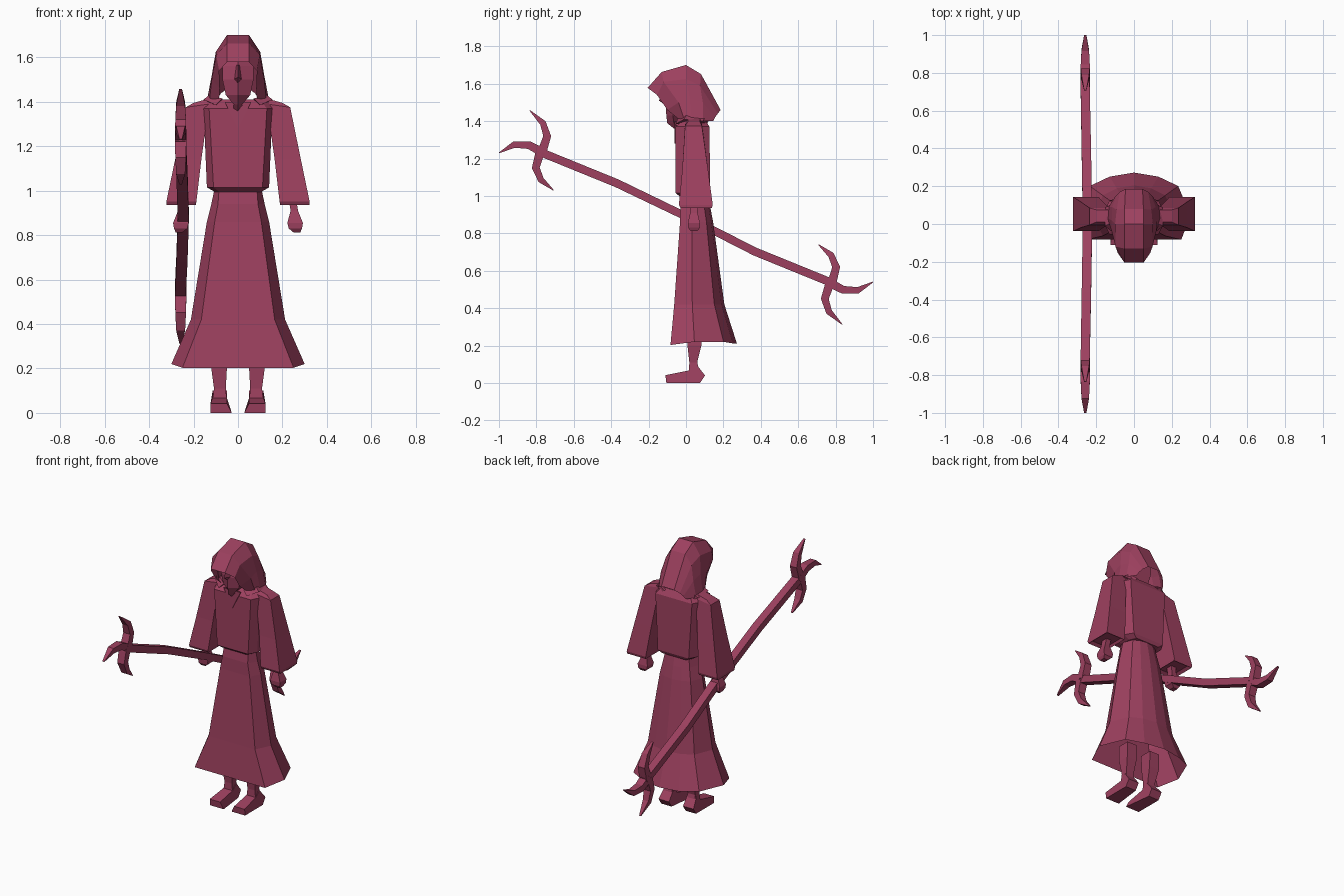
import bpy, bmesh, math
from mathutils import Vector

mat = bpy.data.materials.new("plum cloth")
mat.diffuse_color = (0.34, 0.052, 0.115, 1)


def loft(name, rings, closed=True, caps=True, mirror=False):
    """Skin a list of equal-length point rings with flat faces."""
    bm = bmesh.new()
    vs = [[bm.verts.new(p) for p in r] for r in rings]
    n = len(rings[0])
    for a, b in zip(vs, vs[1:]):
        for i in range(n if closed else n - 1):
            j = (i + 1) % n
            bm.faces.new((a[i], a[j], b[j], b[i]))
    if caps and closed:
        bm.faces.new(vs[0][::-1])
        bm.faces.new(vs[-1])
    bmesh.ops.remove_doubles(bm, verts=bm.verts, dist=0.0005)
    bmesh.ops.recalc_face_normals(bm, faces=bm.faces)
    me = bpy.data.meshes.new(name)
    bm.to_mesh(me)
    bm.free()
    ob = bpy.data.objects.new(name, me)
    bpy.context.collection.objects.link(ob)
    me.materials.append(mat)
    if mirror:
        ob.modifiers.new("mirror", 'MIRROR').use_clip = False
    return ob


def box_ring(x0, x1, y0, y1, z0, z1=None):
    """Rectangle ring whose height runs from z0 (at x0) to z1 (at x1)."""
    z1 = z0 if z1 is None else z1
    return [(x0, y0, z0), (x1, y0, z1), (x1, y1, z1), (x0, y1, z0)]


def chamfer_ring(w, f, y0, y1, z):
    """Eight-sided ring: half width w, flat front/back half width f."""
    c = (y1 - y0) * 0.28
    return [(-f, y0, z), (f, y0, z), (w, y0 + c, z), (w, y1 - c, z),
            (f, y1, z), (-f, y1, z), (-w, y1 - c, z), (-w, y0 + c, z)]


# Skirt, open at the hem
def skirt_ring(z, f, s, y0, y1, lift=0.0):
    d = y1 - y0
    ym, yb, yc = y0 + 0.36 * d, y0 + 0.8 * d, y0 + 0.94 * d
    half = [(f, y0, z), (s, ym, z + lift), (0.78 * s, yb, z + lift), (0.43 * s, yc, z + lift / 2)]
    return half + [(0, y1, z + lift / 2)] + [(-x, y, q) for x, y, q in half[::-1]]


loft("robe_skirt", [
    skirt_ring(1.01, 0.085, 0.105, -0.02, 0.115),
    skirt_ring(0.94, 0.09, 0.12, -0.03, 0.13),
    skirt_ring(0.86, 0.105, 0.14, -0.032, 0.145),
    skirt_ring(0.42, 0.165, 0.212, -0.063, 0.205),
    skirt_ring(0.203, 0.25, 0.30, -0.083, 0.272, 0.017)], caps=False)

# Torso
loft("robe_torso", [
    chamfer_ring(0.105, 0.085, -0.03, 0.12, 0.995),
    chamfer_ring(0.14, 0.11, -0.055, 0.13, 1.015),
    chamfer_ring(0.155, 0.13, -0.056, 0.125, 1.37),
    chamfer_ring(0.14, 0.10, -0.01, 0.10, 1.41)])

# Pointed neckline plate
loft("neckline", [
    [(-0.06, y, 1.40), (0, y, 1.28), (0.06, y, 1.40)] for y in (-0.061, -0.053)])

# Sleeves
loft("sleeve", [
    box_ring(0.13, 0.20, 0.01, 0.075, 1.415, 1.395),
    box_ring(0.13, 0.235, -0.005, 0.085, 1.39, 1.375),
    box_ring(0.165, 0.283, -0.02, 0.118, 1.14),
    box_ring(0.187, 0.322, -0.038, 0.143, 0.952, 0.952),
    box_ring(0.19, 0.322, -0.03, 0.138, 0.936),
    box_ring(0.20, 0.305, -0.012, 0.12, 0.95)], mirror=True)

# Hands: thin wrist widening to a fist
loft("hand", [
    box_ring(0.228, 0.262, 0.025, 0.065, 0.96),
    box_ring(0.237, 0.27, 0.022, 0.062, 0.91),
    box_ring(0.222, 0.292, 0.01, 0.075, 0.855),
    box_ring(0.228, 0.288, 0.012, 0.075, 0.83),
    box_ring(0.25, 0.28, 0.025, 0.06, 0.812)], mirror=True)

# Legs and feet
loft("lower_leg", [
    box_ring(0.05, 0.12, 0.005, 0.085, 0.30),
    box_ring(0.05, 0.12, 0.008, 0.082, 0.20),
    box_ring(0.055, 0.108, 0.018, 0.06, 0.11),
    box_ring(0.05, 0.115, 0.015, 0.075, 0.05)], mirror=True)
foot_profile = [(-0.105, 0), (0.075, 0), (0.102, 0.04), (0.055, 0.10), (0.02, 0.068), (-0.11, 0.042)]
loft("foot", [
    [(0.05 - 0.022 * (y < 0) * (z < 0.01), y, z) for y, z in foot_profile],
    [(0.124 - 0.01 * (z > 0.06), y, z) for y, z in foot_profile]], mirror=True)


# Hood: arches from the face opening to the back drape
def arch(half):
    return half + [(-x, y, z) for x, y, z in half[::-1]]


loft("hood", [
    arch([(0.085, -0.045, 1.415), (0.082, -0.10, 1.46), (0.085, -0.155, 1.54), (0.05, -0.205, 1.578)]),
    arch([(0.128, -0.01, 1.41), (0.118, -0.04, 1.50), (0.098, -0.12, 1.61), (0.05, -0.13, 1.663)]),
    arch([(0.14, 0.03, 1.405), (0.118, 0.02, 1.52), (0.10, 0.0, 1.625), (0.05, 0.0, 1.70)]),
    arch([(0.135, 0.09, 1.40), (0.115, 0.09, 1.50), (0.092, 0.075, 1.59), (0.05, 0.08, 1.652)]),
    arch([(0.10, 0.145, 1.40), (0.09, 0.155, 1.42), (0.075, 0.17, 1.44), (0.045, 0.185, 1.46)])],
    closed=False)

# Shoulder folds of the hood
loft("hood_fold", [
    [(0.07, -0.045, 1.415), (0.13, 0.0, 1.43), (0.155, -0.01, 1.41), (0.10, -0.055, 1.385)],
    [(0.07, 0.12, 1.40), (0.12, 0.10, 1.42), (0.15, 0.09, 1.40), (0.10, 0.11, 1.38)]], mirror=True)


# Head inside the hood, with pointed front
def head_ring(w, yf, yb, z):
    return [(0, yf, z), (w, yf + 0.035, z), (w, yb, z), (-w, yb, z), (-w, yf + 0.035, z)]


loft("head", [
    head_ring(0.045, -0.05, 0.06, 1.35),
    head_ring(0.018, -0.10, 0.05, 1.388),
    head_ring(0.055, -0.105, 0.06, 1.43),
    head_ring(0.07, -0.11, 0.07, 1.50),
    head_ring(0.07, -0.10, 0.07, 1.56),
    head_ring(0.05, -0.08, 0.05, 1.61)])
loft("nose", [
    [(-0.009, -0.09, 1.565), (0, -0.115, 1.565), (0.009, -0.09, 1.565)],
    [(-0.02, -0.09, 1.50), (0, -0.145, 1.51), (0.02, -0.09, 1.50)],
    [(-0.012, -0.09, 1.49), (0, -0.11, 1.485), (0.012, -0.09, 1.49)]])


# Staff with three claws at each end
def bar(name, path, turned=False):
    """Four-sided bar along (y, z, half thickness, x, half width) points."""
    pts = [Vector((p[0], p[1])) for p in path]
    rings = []
    for i, (y, z, r, x, w) in enumerate(path):
        t = (pts[min(i + 1, len(pts) - 1)] - pts[max(i - 1, 0)]).normalized()
        n = Vector((-t.y, t.x)) * r
        ring = [(x - w, y - n.x, z - n.y), (x + w, y - n.x, z - n.y),
                (x + w, y + n.x, z + n.y), (x - w, y + n.x, z + n.y)]
        if turned:  # half turn about the grip
            ring = [(a, -b, 1.77 - c) for a, b, c in ring]
        rings.append(ring)
    loft(name, rings)


half = [(-0.80, 1.243, 0.022, -0.26, 0.024), (-0.37, 1.068, 0.022, -0.252, 0.025)]
bar("staff", half + [(0, 0.89, 0.021, -0.246, 0.025)]
    + [(-y, 1.77 - z, r, x, w) for y, z, r, x, w in half[::-1]])
claws = {
    "tip_claw": [(-0.77, 1.235), (-0.84, 1.272), (-0.92, 1.274), (-1.0, 1.23)],
    "upper_claw": [(-0.77, 1.235), (-0.742, 1.32), (-0.765, 1.39), (-0.835, 1.457)],
    "lower_claw": [(-0.78, 1.235), (-0.803, 1.15), (-0.775, 1.085), (-0.708, 1.03)]}
for name, path in claws.items():
    for end, turned in (("front", False), ("rear", True)):
        sizes = [(0.024, 0.026), (0.021, 0.024), (0.017, 0.02), (0.002, 0.006)]
        bar(f"{end}_{name}", [(y, z, r, -0.258, w) for (y, z), (r, w) in zip(path, sizes)], turned)
